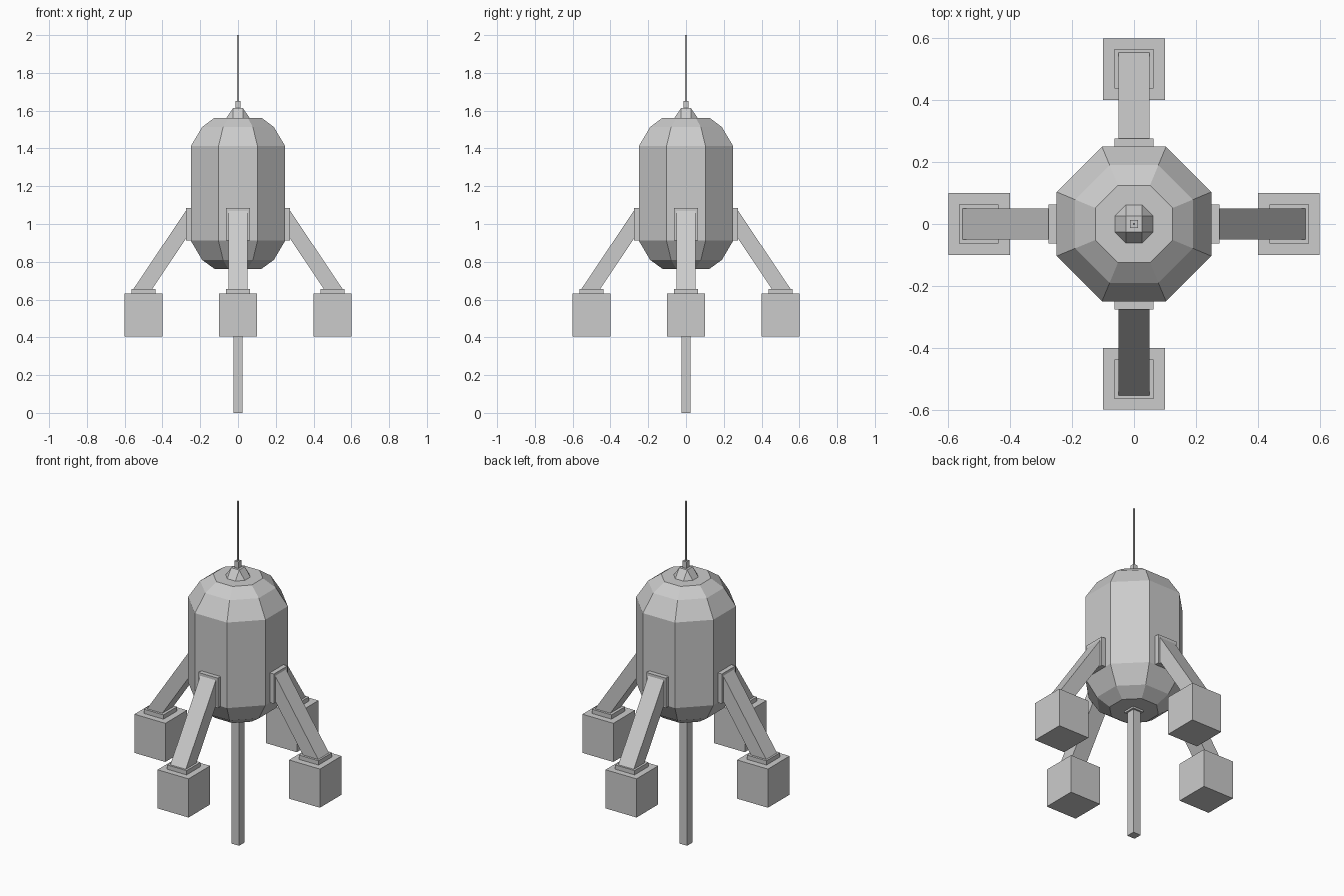
import bpy, bmesh
from math import cos, pi, radians
from mathutils import Matrix, Vector

if "Cube" in bpy.data.objects:
    bpy.data.objects.remove(bpy.data.objects["Cube"])


def finish(name, bm, turn=0):
    bmesh.ops.rotate(bm, verts=bm.verts, cent=(0, 0, 0), matrix=Matrix.Rotation(turn, 3, 'Z'))
    bmesh.ops.recalc_face_normals(bm, faces=bm.faces)
    mesh = bpy.data.meshes.new(name)
    bm.to_mesh(mesh)
    bm.free()
    obj = bpy.data.objects.new(name, mesh)
    bpy.context.collection.objects.link(obj)
    return obj


def box(name, x, y, z, turn=0):
    bm = bmesh.new()
    bmesh.ops.create_cube(bm, size=1)
    for v in bm.verts:
        v.co = [lo + (c + 0.5) * (hi - lo) for c, (lo, hi) in zip(v.co, (x, y, z))]
    return finish(name, bm, turn)


def octagon(apothem, z):
    r = apothem / cos(pi / 8)
    return [Matrix.Rotation(pi / 8 + i * pi / 4, 3, 'Z') @ Vector((r, 0, 0)) + Vector((0, 0, z))
            for i in range(8)]


def prism(name, xz, half_y, turn=0):
    bm = bmesh.new()
    face = bm.faces.new([bm.verts.new((x, -half_y, z)) for x, z in xz])
    ext = bmesh.ops.extrude_face_region(bm, geom=[face])
    verts = [g for g in ext["geom"] if isinstance(g, bmesh.types.BMVert)]
    bmesh.ops.translate(bm, verts=verts, vec=(0, 2 * half_y, 0))
    return finish(name, bm, turn)


# Octagonal capsule body
profile = [(0.125, 0.763), (0.19, 0.81), (0.25, 0.912), (0.25, 1.412), (0.19, 1.513), (0.125, 1.562)]
bm = bmesh.new()
rings = [[bm.verts.new(p) for p in octagon(a, z)] for a, z in profile]
for low, high in zip(rings, rings[1:]):
    for i in range(8):
        j = (i + 1) % 8
        bm.faces.new((low[i], low[j], high[j], high[i]))
bm.faces.new(rings[0])
bm.faces.new(rings[-1])
finish("body", bm)

# Cap tapering from an octagon to a square
bm = bmesh.new()
base = [bm.verts.new(p) for p in octagon(0.063, 1.56)]
top = [bm.verts.new((sx * 0.026, sy * 0.026, 1.613)) for sx, sy in ((1, 1), (-1, 1), (-1, -1), (1, -1))]
for k in range(4):
    a, b, c = (base[(2 * k + n) % 8] for n in range(3))
    bm.faces.new((a, b, top[k]))
    bm.faces.new((b, c, top[(k + 1) % 4], top[k]))
bm.faces.new(top)
bm.faces.new(base)
finish("top_cap", bm)

# Antenna and central probe
for name, h, z in (("antenna_base", 0.0125, (1.61, 1.652)), ("antenna", 0.004, (1.65, 2.0)),
                   ("probe_collar", 0.035, (0.752, 0.766)), ("probe", 0.025, (0, 0.766))):
    box(name, (-h, h), (-h, h), z)

# Four legs with mounts, ankle plates and block feet
for side, deg in (("right", 0), ("back", 90), ("left", 180), ("front", 270)):
    t = radians(deg)
    box(side + "_mount", (0.248, 0.276), (-0.063, 0.063), (0.912, 1.086), t)
    prism(side + "_leg", [(0.274, 1.073), (0.274, 0.925), (0.456, 0.654), (0.555, 0.654)], 0.05, t)
    box(side + "_ankle", (0.438, 0.565), (-0.063, 0.063), (0.63, 0.656), t)
    box(side + "_foot", (0.4, 0.6), (-0.1, 0.1), (0.405, 0.631), t)
